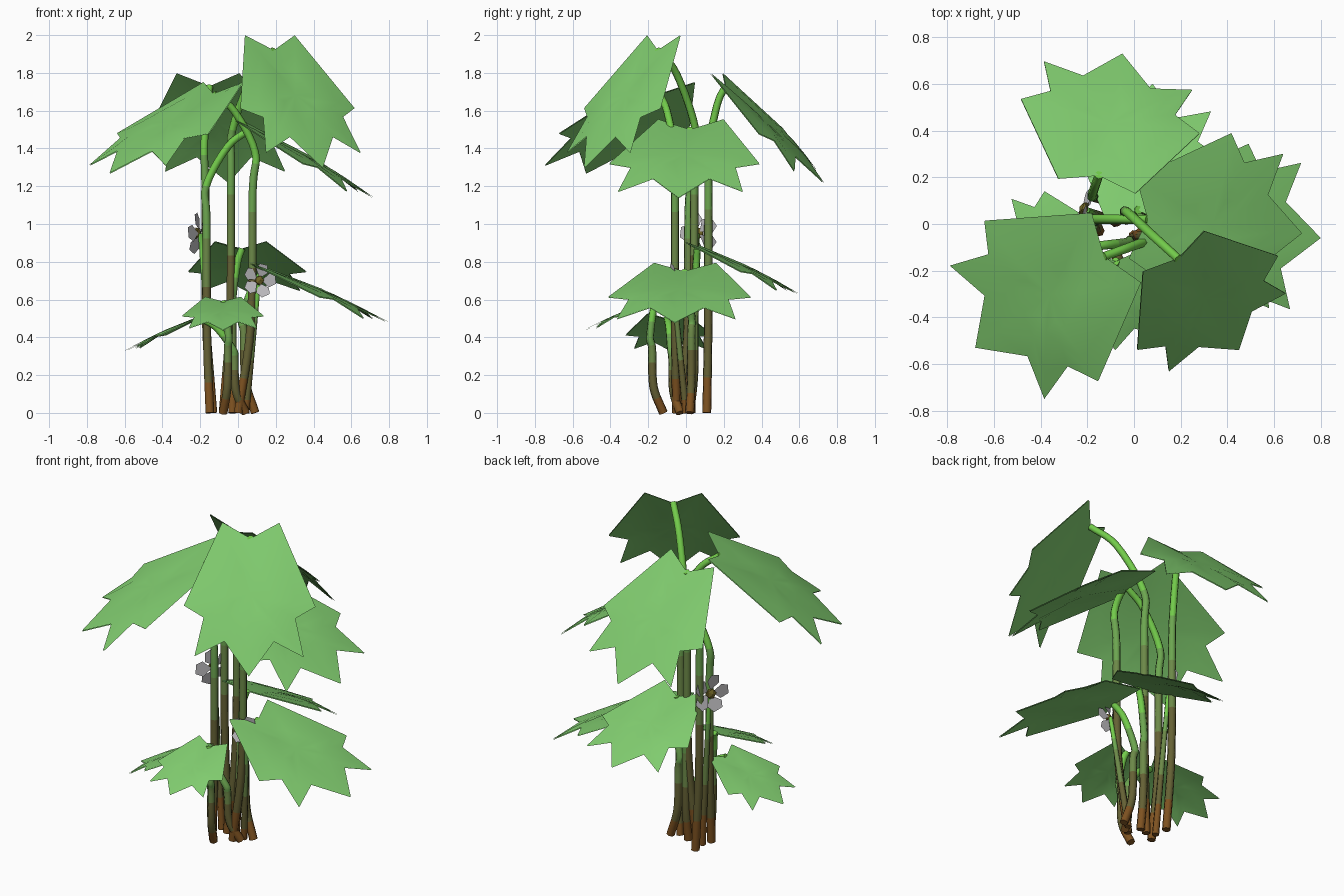
import bpy, bmesh, math
from mathutils import Vector, Quaternion

cube = bpy.data.objects.get("Cube")
if cube:
    bpy.data.objects.remove(cube, do_unlink=True)


def material(name, *rgb):
    m = bpy.data.materials.new(name)
    m.use_nodes = True
    m.diffuse_color = (*rgb, 1)
    m.node_tree.nodes["Principled BSDF"].inputs["Base Color"].default_value = (*rgb, 1)
    return m


leaf_green = material("leaf green", 0.22, 0.61, 0.16)
root_brown = material("root brown", 0.21, 0.085, 0.015)
dark_olive = material("dark olive", 0.13, 0.12, 0.035)
olive_green = material("olive green", 0.15, 0.25, 0.065)
stem_green = material("stem green", 0.15, 0.38, 0.08)
fresh_green = material("fresh green", 0.17, 0.6, 0.07)
petal_grey = material("petal grey", 0.52, 0.51, 0.53)
flower_brown = material("flower brown", 0.16, 0.13, 0.02)


def finish(bm, name, materials, angle):
    mesh = bpy.data.meshes.new(name)
    bm.to_mesh(mesh)
    bm.free()
    for m in materials:
        mesh.materials.append(m)
    ob = bpy.data.objects.new(name, mesh)
    bpy.context.collection.objects.link(ob)
    bpy.ops.object.select_all(action="DESELECT")
    ob.select_set(True)
    bpy.context.view_layer.objects.active = ob
    bpy.ops.object.shade_smooth_by_angle(angle=math.radians(angle))
    return ob


# Half outline of a lobed leaf: length along the midrib, distance from it
half = [(0.75, 0.2), (0.85, 0.44), (0.58, 0.37), (0.49, 0.53), (-0.11, 0.23)]
outline = [(1, 0)] + half + [(0, 0)] + [(u, -v) for u, v in reversed(half)]


def leaf(name, base, tip, width):
    size = (tip - base).length
    along = (tip - base).normalized()
    across = Vector((-along.y, along.x, 0)).normalized()
    up = along.cross(across)

    def place(u, v):
        # gently domed blade with a shallow crease at the midrib
        dome = 0.1 * u * (1 - u) + 0.2 * abs(v) * (1 - u) - 0.3 * v * v
        return base + size * (along * u + across * v * width + up * dome)

    bm = bmesh.new()
    heart = 0.4
    centre = bm.verts.new(place(heart, 0))
    rings = [[bm.verts.new(place(heart + (u - heart) * t, v * t)) for u, v in outline]
             for t in (0.35, 0.7, 1)]
    for i in range(len(outline)):
        j = i - 1
        bm.faces.new((centre, rings[0][j], rings[0][i]))
        for inner, outer in zip(rings, rings[1:]):
            bm.faces.new((inner[j], outer[j], outer[i], inner[i]))
    blade = finish(bm, name, [leaf_green], 60)
    # separate upper and lower skins keep the outline crisp
    skin = blade.modifiers.new("underside", "SOLIDIFY")
    skin.thickness = 0.005
    skin.use_rim = False


def smooth_path(points, steps=5):
    # Catmull-Rom curve through the points
    points = [2 * points[0] - points[1]] + points + [2 * points[-1] - points[-2]]
    path = []
    for a, b, c, d in zip(points, points[1:], points[2:], points[3:]):
        for k in range(steps):
            t = k / steps
            path.append(b + 0.5 * t * (c - a + t * (2 * a - 5 * b + 4 * c - d
                                                    + t * (3 * b - a - 3 * c + d))))
    return path + [points[-2]]


def stem(name, points, thick, thin, sides=7):
    path = smooth_path(points)
    bm = bmesh.new()
    rings = []
    turn, last = Quaternion(), Vector((0, 0, 1))
    for i, point in enumerate(path):
        ahead = path[min(i + 1, len(path) - 1)]
        behind = path[max(i - 1, 0)]
        direction = (ahead - behind).normalized()
        turn = last.rotation_difference(direction) @ turn
        last = direction
        radius = thick + (thin - thick) * i / (len(path) - 1)
        angles = [math.tau * k / sides for k in range(sides)]
        rings.append([bm.verts.new(point + radius * (turn @ Vector((math.cos(a), math.sin(a), 0))))
                      for a in angles])
    # colour runs with height from brown root to green tip
    for low, high, point in zip(rings, rings[1:], path):
        shade = sum(point.z / path[-1].z > limit for limit in (0.1, 0.38, 0.6, 0.78))
        for k in range(sides):
            bm.faces.new((low[k - 1], low[k], high[k], high[k - 1])).material_index = shade
    bm.faces.new(rings[0][::-1])
    bm.faces.new(rings[-1]).material_index = shade
    finish(bm, name, [root_brown, dark_olive, olive_green, stem_green, fresh_green], 65)


def plant(name, root, knee, base, tip, width=1):
    # stem rises from the root to the knee, then arches over to the leaf
    root, knee, base, tip = Vector((*root, 0)), Vector(knee), Vector(base), Vector(tip)
    waist = root.lerp(knee, 0.75)
    waist.z = knee.z * 0.35
    shoulder = knee.lerp(base, 0.5)
    shoulder.z = knee.z + (base.z - knee.z) * 0.7
    stem(name + "_stem", [root, waist, root.lerp(knee, 0.85), knee, shoulder, base], 0.024, 0.019)
    leaf(name + "_leaf", base, tip, width)


def flower(name, root, centre, facing, radius, petals=5):
    centre, root = Vector(centre), Vector((*root, 0))
    turn = Vector(facing).to_track_quat("Z", "Y")
    middle = root.lerp(centre, 0.5)
    stem(name + "_stalk", [root, middle, centre], 0.02, 0.012)
    # broad cupped petals around the axis
    bm = bmesh.new()
    shape = [(0.15, 0), (0.6, -0.4), (1, -0.2), (0.95, 0.28), (0.6, 0.4)]
    for k in range(petals):
        spin = turn @ Quaternion((0, 0, 1), math.tau * k / petals)
        bm.faces.new([bm.verts.new(centre + radius * (spin @ Vector((u, v, (u + v) / 5))))
                      for u, v in shape])
    finish(bm, name + "_petals", [petal_grey], 20)
    # flattened round centre
    bm = bmesh.new()
    bmesh.ops.create_icosphere(bm, subdivisions=1, radius=radius * 0.3)
    for v in bm.verts:
        v.co.z = v.co.z * 0.6 + radius * 0.15
        v.co = centre + turn @ v.co
    finish(bm, name + "_centre", [flower_brown], 20)


# Tall plants
plant("upper_right", root=(0, -0.05), knee=(0.09, -0.06, 1.38),
      base=(-0.13, -0.14, 1.69), tip=(-0.68, -0.53, 1.27))
plant("upper_front", root=(-0.08, 0.01), knee=(-0.03, 0.05, 1.5),
      base=(0.19, -0.15, 1.92), tip=(0.45, -0.54, 1.3), width=0.88)
plant("upper_left", root=(-0.15, -0.03), knee=(-0.17, 0.02, 1.2),
      base=(0.06, 0.02, 1.5), tip=(0.72, -0.04, 1.14))
plant("upper_back", root=(-0.14, 0.11), knee=(-0.18, 0.12, 1.4),
      base=(-0.15, 0.21, 1.73), tip=(-0.05, 0.73, 1.22))

# Short plants
plant("lower_left", root=(0.09, 0.02), knee=(0.02, 0.03, 0.5),
      base=(0.14, -0.01, 0.75), tip=(0.8, -0.06, 0.48))
plant("lower_back", root=(-0.03, 0.02), knee=(-0.03, 0.05, 0.6),
      base=(0.02, 0.06, 0.87), tip=(0.08, 0.6, 0.63))
plant("lower_front", root=(-0.08, -0.12), knee=(-0.05, -0.19, 0.4),
      base=(-0.08, -0.16, 0.59), tip=(-0.08, -0.54, 0.44))
plant("lower_right", root=(0.04, -0.03), knee=(-0.03, -0.08, 0.34),
      base=(-0.2, -0.1, 0.5), tip=(-0.6, -0.08, 0.33))

# Flowers on their own stalks
flower("side_flower", root=(-0.13, 0.03), centre=(-0.2, 0.06, 0.95),
       facing=(-0.9, 0.4, 0.1), radius=0.11)
flower("front_flower", root=(0.04, 0), centre=(0.11, -0.07, 0.7),
       facing=(0.25, -0.95, 0.1), radius=0.09)
